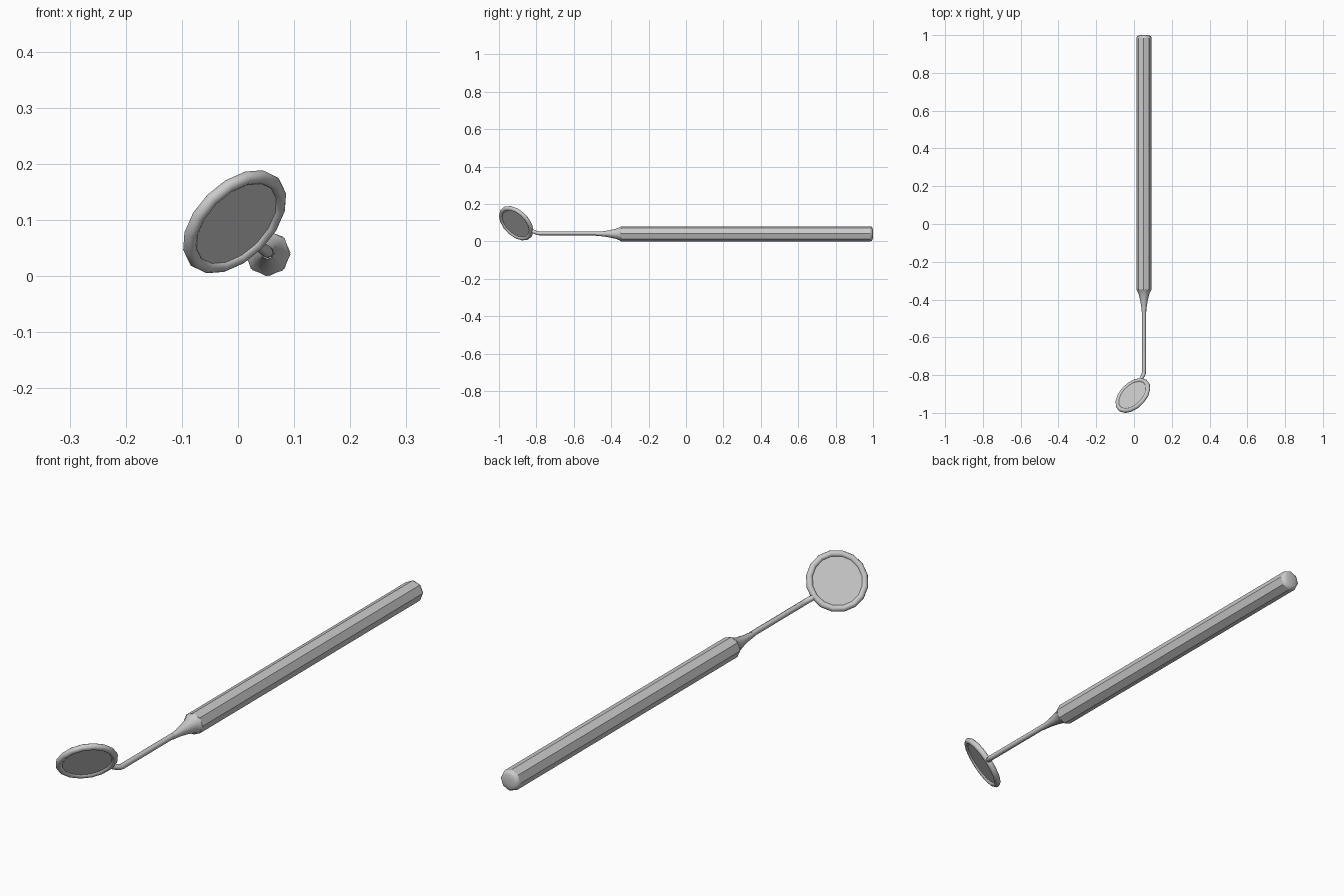
import bpy, bmesh, math
from mathutils import Vector, Matrix

if "Cube" in bpy.data.objects:
    bpy.data.objects.remove(bpy.data.objects["Cube"])

AX, AZ = 0.053, 0.0405          # handle axis
CENTER = Vector((-0.006, -0.908, 0.097))
NORMAL = Vector((-1, 1, 1)).normalized()


def finish(name, bm, smooth):
    bmesh.ops.recalc_face_normals(bm, faces=bm.faces)
    me = bpy.data.meshes.new(name)
    bm.to_mesh(me)
    bm.free()
    ob = bpy.data.objects.new(name, me)
    bpy.context.collection.objects.link(ob)
    if smooth:
        for o in bpy.context.selected_objects:
            o.select_set(False)
        bpy.context.view_layer.objects.active = ob
        ob.select_set(True)
        bpy.ops.object.shade_smooth_by_angle(angle=math.radians(smooth))
    return ob


def loft(name, stations, n=8, smooth=0, rot=3):
    """Skin rings given as (x, y, z, radius), each facing along the path."""
    bm = bmesh.new()
    pts = [Vector(s[:3]) for s in stations]
    rings = []
    for i, s in enumerate(stations):
        d = (pts[min(i + 1, len(pts) - 1)] - pts[max(i - 1, 0)]).normalized()
        u = (Vector((1, 0, 0)) - d * d.x).normalized()
        v = u.cross(d)
        ring = []
        for k in range(n):
            a = math.tau * k / n + math.radians(rot)
            ring.append(bm.verts.new(pts[i] + s[3] * (u * math.cos(a) + v * math.sin(a))))
        rings.append(ring)
    for a, b in zip(rings, rings[1:]):
        for k in range(n):
            bm.faces.new((a[k], a[(k + 1) % n], b[(k + 1) % n], b[k]))
    bm.faces.new(rings[0])
    bm.faces.new(rings[-1])
    return finish(name, bm, smooth)


def along(profile):
    return [(AX, y, AZ, r) for y, r in profile]


# octagonal grip with flat sides
loft("handle", along([(-0.347, 0.0405), (0.986, 0.0405)]))
# rounded butt end
loft("handle_end", along([(0.986, 0.0405), (0.994, 0.037), (0.998, 0.028), (1.0, 0.012)]), smooth=60)
# concave neck narrowing to the stem
loft("neck", along([(-0.346, 0.0405), (-0.355, 0.035), (-0.375, 0.027), (-0.405, 0.020),
                    (-0.44, 0.014), (-0.48, 0.0105)]), smooth=60)
# thin stem bending up to the rim
loft("stem", [(AX, -0.47, AZ + 0.002, 0.0105), (AX, -0.775, AZ + 0.002, 0.0105),
              (AX - 0.001, -0.79, AZ + 0.003, 0.0105), (AX - 0.006, -0.803, AZ + 0.007, 0.0105),
              (0.034, -0.826, 0.057, 0.010)], smooth=60)

# mirror head orientation, x axis pointing at the stem
ux = Vector((1, 2, -1)).normalized()
uy = NORMAL.cross(ux)
head = Matrix((ux, uy, NORMAL)).transposed().to_4x4()
head.translation = CENTER

# rounded rim
bm = bmesh.new()
N, M, R, r = 16, 10, 0.0985, 0.012
grid = []
for i in range(N):
    a = math.tau * i / N
    row = []
    for j in range(M):
        b = math.tau * j / M
        q = R + r * math.cos(b)
        row.append(bm.verts.new((q * math.cos(a), q * math.sin(a), r * math.sin(b))))
    grid.append(row)
for i in range(N):
    for j in range(M):
        p, s = grid[i], grid[(i + 1) % N]
        bm.faces.new((p[j], s[j], s[(j + 1) % M], p[(j + 1) % M]))
bm.transform(head)
finish("rim", bm, 60)

# flat mirror plate inside the rim
bm = bmesh.new()
bmesh.ops.create_cone(bm, cap_ends=True, segments=N, radius1=0.094, radius2=0.094, depth=0.010)
bm.transform(head)
finish("mirror_plate", bm, 0)
